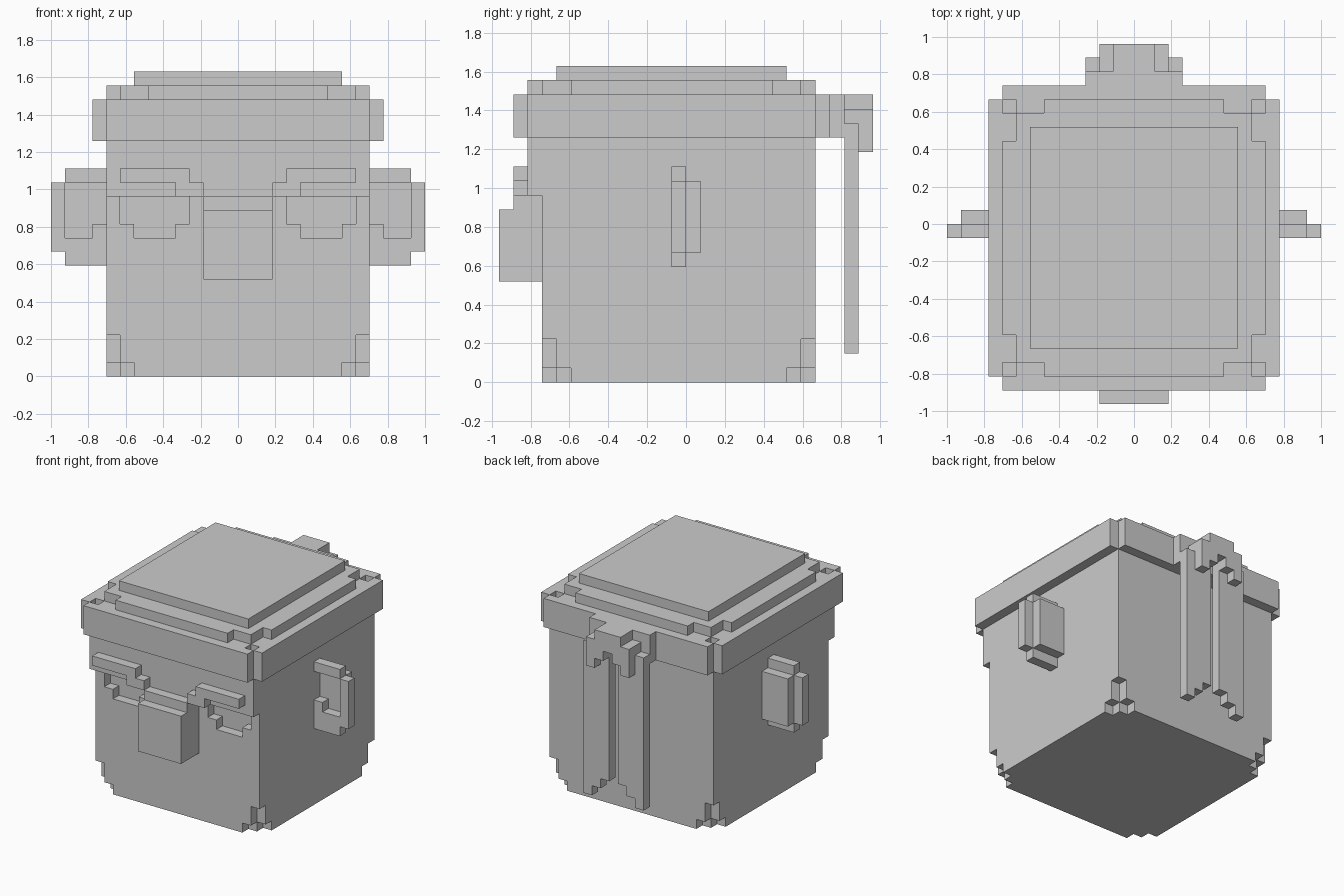
import bpy, bmesh
from itertools import product

if "Cube" in bpy.data.objects:
    bpy.data.objects.remove(bpy.data.objects["Cube"])

U = 2 / 27  # edge of one block


def block(x0, x1, y0, y1, z0, z1, mirror=True):
    """Cells inside a box given in block units (x edges on halves), mirrored in x."""
    xs = range(int(x0 + 13.5), int(x1 + 13.5))
    cells = set(product(xs, range(y0, y1), range(z0, z1)))
    if mirror:
        cells |= {(26 - x, y, z) for x, y, z in cells}
    return cells


def union(*boxes):
    return set().union(*(block(*b) for b in boxes))


def make(name, cells):
    """Turn cells into a mesh of their exposed faces, merged into large flats."""
    bm = bmesh.new()
    verts = {}

    def vert(p):
        if p not in verts:
            verts[p] = bm.verts.new(((p[0] - 13.5) * U, p[1] * U, p[2] * U))
        return verts[p]

    for c in sorted(cells):
        for axis, side in product(range(3), (0, 1)):
            n = list(c)
            n[axis] += 2 * side - 1
            if tuple(n) in cells:
                continue
            a, b = (axis + 1) % 3, (axis + 2) % 3
            loop = []
            for da, db in ((0, 0), (1, 0), (1, 1), (0, 1)):
                p = list(c)
                p[axis] += side
                p[a] += da
                p[b] += db
                loop.append(vert(tuple(p)))
            bm.faces.new(loop if side else loop[::-1])
    bmesh.ops.dissolve_limit(bm, angle_limit=0.01, verts=bm.verts[:], edges=bm.edges[:])
    bmesh.ops.triangulate(bm, faces=[f for f in bm.faces if len(f.verts) > 4])
    mesh = bpy.data.meshes.new(name)
    bm.to_mesh(mesh)
    bm.free()
    obj = bpy.data.objects.new(name, mesh)
    bpy.context.collection.objects.link(obj)
    return obj


# Head: box with an overhanging forehead and a crown on top
head = union((-9.5, 9.5, -10, 9, 0, 21),
             (-9.5, 9.5, -11, 9, 13, 21),
             (-7.5, 7.5, -9, 7, 21, 22))
# Nibbled corners at the bottom and top
for y0, y1, lo, hi in ((-10, 9, (0, 1), (0, 3)), (-11, 9, (20, 21), (19, 21))):
    n = 2 if lo[0] == 0 else 3
    for edge, step in ((y0, 1), (y1 - 1, -1)):
        far = edge + step * (n - 1)
        head -= block(9.5 - n, 9.5, edge, edge + 1, *lo)
        head -= block(8.5, 9.5, min(edge, far), max(edge, far) + 1, *lo)
        head -= block(8.5, 9.5, edge, edge + 1, *hi)
# Eye sockets
head -= union((3.5, 8.5, -10, -9, 11, 13), (4.5, 7.5, -10, -9, 10, 11))
make("head", head)

# Headband around the head
band = union((-10.5, 10.5, -11, 9, 17, 20), (-9.5, 9.5, -12, 10, 17, 20))
make("headband", band - block(-9.5, 9.5, -11, 9, 17, 20))

# Nose
make("nose", union((-2.5, 2.5, -13, -10, 7, 12), (-2.5, 2.5, -12, -10, 12, 13)))

# Eyebrows
make("eyebrows", union((3.5, 8.5, -12, -11, 14, 15), (2.5, 4.5, -12, -11, 13, 14)))

# Ears: raised rim in front, solid plate behind
make("ears", union((9.5, 12.5, -1, 0, 14, 15),
                   (12.5, 13.5, -1, 0, 9, 14),
                   (9.5, 12.5, -1, 0, 8, 10),
                   (9.5, 10.5, -1, 0, 10, 11),
                   (9.5, 12.5, 0, 1, 9, 14)))

# Knot at the back of the headband
make("knot", union((-3.5, 3.5, 10, 11, 17, 20),
                   (-1.5, 1.5, 11, 13, 18, 20),
                   (1.5, 2.5, 11, 12, 18, 19),
                   (0.5, 2.5, 12, 13, 17, 19),
                   (1.5, 2.5, 12, 13, 16, 17)))

# Hanging tails with stepped ends
make("band_tails", union(*((0.5 + i, 1.5 + i, 11, 12, 4 - i, 18) for i in range(3))))
